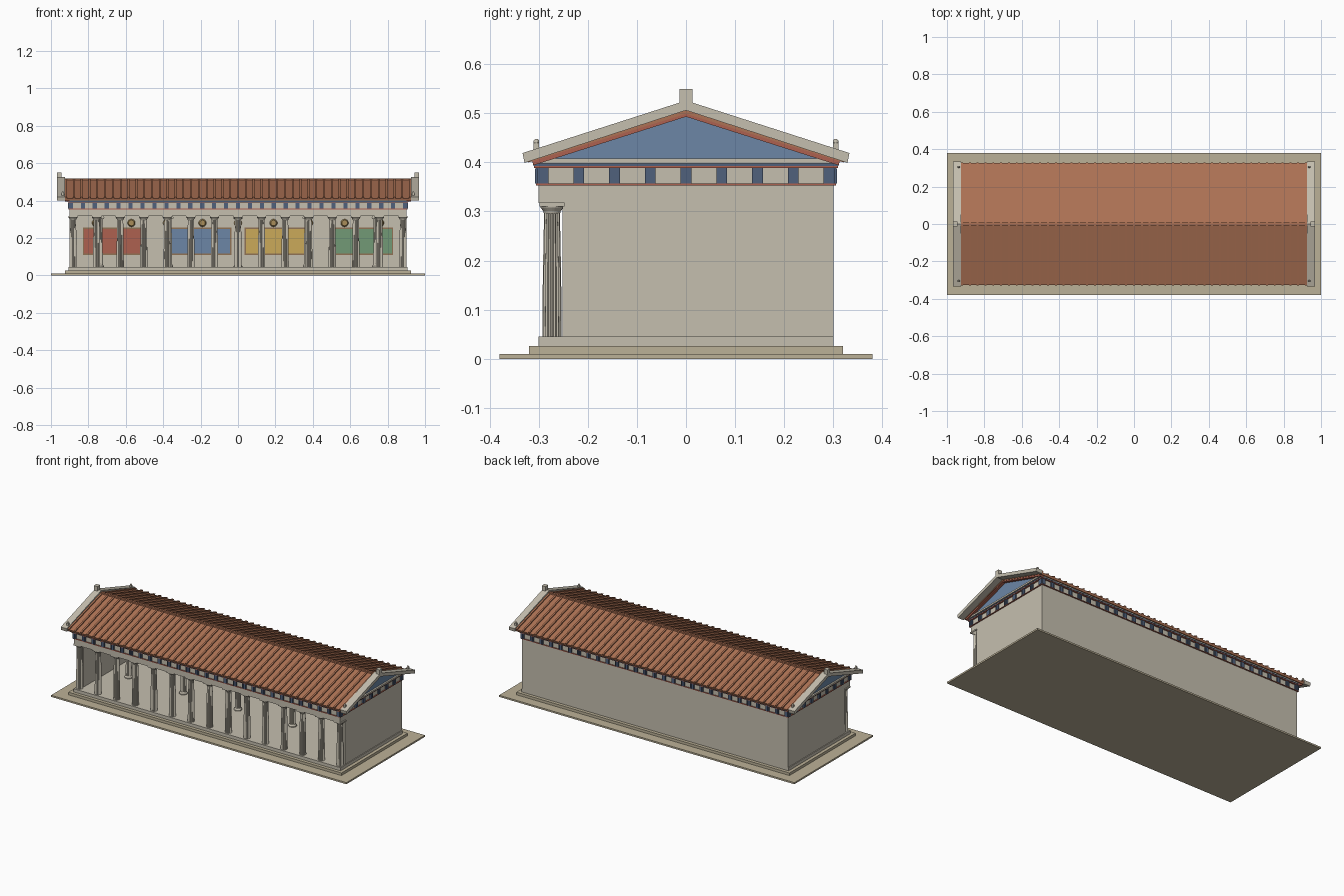
import bpy, bmesh, math
from mathutils import Matrix

if "Cube" in bpy.data.objects:
    bpy.data.objects.remove(bpy.data.objects["Cube"])


def mat(name, r, g, b):
    m = bpy.data.materials.new(name)
    m.diffuse_color = (r, g, b, 1)
    m.use_nodes = True
    m.node_tree.nodes["Principled BSDF"].inputs["Base Color"].default_value = m.diffuse_color
    return m


STONE = mat("stone", .56, .52, .43)
BASE = mat("sandstone", .50, .44, .31)
TILE = mat("terracotta", .42, .17, .09)
RED = mat("red_paint", .42, .12, .08)
NAVY = mat("navy_paint", .08, .12, .2)
BLUE = mat("blue_paint", .15, .24, .38)
GOLD = mat("ochre_paint", .6, .4, .1)
GREEN = mat("green_paint", .17, .32, .18)
BRONZE = mat("bronze", .4, .27, .1)
WOOD = mat("wood", .28, .17, .09)


def finish(name, bm, m):
    bmesh.ops.recalc_face_normals(bm, faces=bm.faces)
    me = bpy.data.meshes.new(name)
    bm.to_mesh(me)
    bm.free()
    me.materials.append(m)
    ob = bpy.data.objects.new(name, me)
    bpy.context.collection.objects.link(ob)
    return ob


def add_box(bm, x0, x1, y0, y1, z0, z1):
    M = Matrix.Translation(((x0+x1)/2, (y0+y1)/2, (z0+z1)/2)) @ \
        Matrix.Diagonal((x1-x0, y1-y0, z1-z0, 1))
    bmesh.ops.create_cube(bm, size=1, matrix=M)


def boxes(name, m, lst):
    bm = bmesh.new()
    for b in lst:
        add_box(bm, *b)
    return finish(name, bm, m)


def add_prism(bm, yz, x0, x1):
    a = [bm.verts.new((x0, y, z)) for y, z in yz]
    b = [bm.verts.new((x1, y, z)) for y, z in yz]
    bm.faces.new(a)
    bm.faces.new(b[::-1])
    n = len(yz)
    for i in range(n):
        j = (i+1) % n
        bm.faces.new((a[i], a[j], b[j], b[i]))


def prisms(name, m, yz, spans):
    bm = bmesh.new()
    for x0, x1 in spans:
        add_prism(bm, yz, x0, x1)
    return finish(name, bm, m)


def chevron(y, z_eave, z_top, t):
    return [(-y, z_eave), (0, z_top), (y, z_eave),
            (y-.004, z_eave-t), (0, z_top-t), (-y+.004, z_eave-t)]


def add_lathe(bm, rings, n, flute=1.0):
    loops = []
    for r, z, fl in rings:
        loop = []
        for i in range(n):
            k = r*(flute if fl and i % 2 else 1)
            a = 2*math.pi*i/n
            loop.append(bm.verts.new((k*math.cos(a), k*math.sin(a), z)))
        loops.append(loop)
    for a, b in zip(loops, loops[1:]):
        for i in range(n):
            j = (i+1) % n
            bm.faces.new((a[i], a[j], b[j], b[i]))
    bm.faces.new(loops[0][::-1])
    bm.faces.new(loops[-1])


def copies(ob, places):
    ob.location = places[0]
    for p in places[1:]:
        c = ob.copy()
        c.location = p
        bpy.context.collection.objects.link(c)


# Stepped platform
boxes("ground_slab", BASE, [(-1, 1, -.38, .38, 0, .01)])
boxes("lower_step", BASE, [(-.925, .925, -.32, .32, .01, .026)])
boxes("upper_step", STONE, [(-.905, .905, -.3, .3, .026, .045)])

# Walls and ceiling
boxes("back_wall", STONE, [(-.9, .9, .27, .3, .045, .357)])
boxes("end_walls", STONE, [(s*.885-.015, s*.885+.015, -.252, .272, .045, .357) for s in (-1, 1)])
boxes("ceiling", WOOD, [(-.89, .89, -.29, .29, .357, .365)])

# Front fluted columns with capitals
bm = bmesh.new()
add_lathe(bm, [(.0195, .045, 1), (.019, .14, 1), (.0175, .23, 1), (.016, .298, 1)], 32, .86)
add_lathe(bm, [(.0165, .296, 0), (.018, .301, 0), (.0235, .308, 0), (.024, .311, 0)], 24)
add_box(bm, -.025, .025, -.025, .025, .31, .318)
copies(finish("front_column", bm, STONE), [(.126*i, -.273, 0) for i in range(-7, 8)])

# Inner columns with scroll capitals
bm = bmesh.new()
add_lathe(bm, [(.023, .045, 0), (.023, .05, 0), (.019, .055, 0), (.0175, .06, 0)], 24)
add_lathe(bm, [(.0175, .06, 1), (.015, .305, 1)], 32, .88)
for s in (-1, 1):
    bmesh.ops.create_cone(bm, cap_ends=True, segments=16, radius1=.008, radius2=.008, depth=.034,
                          matrix=Matrix.Translation((s*.017, 0, .308)) @ Matrix.Rotation(math.pi/2, 4, 'X'))
add_box(bm, -.02, .02, -.018, .018, .308, .32)
copies(finish("inner_column", bm, STONE), [(.37*i, 0, 0) for i in range(-2, 3)])
boxes("inner_beam", STONE, [(-.88, .88, -.02, .02, .32, .358)])

# Painted panels with frames, and round shields, on the back wall
for nm, m, x in (("red", RED, -.665), ("blue", BLUE, -.2), ("ochre", GOLD, .2), ("green", GREEN, .665)):
    boxes(nm + "_panel_frame", WOOD, [(x-.165, x+.165, .264, .271, .11, .255)])
    boxes(nm + "_panel", m, [(x-.158, x+.158, .261, .27, .117, .248)])
bm = bmesh.new()
bmesh.ops.create_cone(bm, cap_ends=True, segments=24, radius1=.021, radius2=.015, depth=.012,
                      matrix=Matrix.Rotation(math.pi/2, 4, 'X'))
copies(finish("shield", bm, BRONZE), [(.19*i, .265, .28) for i in range(-4, 5)])

# Entablature
boxes("architrave", STONE, [(-.9, .9, -.3, -.248, .317, .355)])


def ring(name, m, x, y, z0, z1, t=.05):
    boxes(name, m, [(-x, x, -y, -y+t, z0, z1), (-x, x, y-t, y, z0, z1),
                    (-x, -x+t, -y+t, y-t, z0, z1), (x-t, x, -y+t, y-t, z0, z1)])


ring("lower_red_band", RED, .906, .306, .353, .357)
ring("frieze", STONE, .9, .3, .357, .39)
ring("upper_red_band", RED, .91, .31, .389, .393)
ring("navy_band", NAVY, .911, .311, .393, .398)
ring("cornice", STONE, .918, .312, .398, .408)
tri = []
for i in range(-14, 15):
    x = .0638*i
    for s in (-1, 1):
        tri += [(x+d-.003, x+d+.003, s*.304-.004, s*.304+.004, .357, .388) for d in (-.008, 0, .008)]
        tri.append((x-.011, x+.011, s*.302-.004, s*.302+.004, .357, .389))
for i in range(-4, 5):
    y = .0728*i
    for s in (-1, 1):
        tri += [(s*.904-.004, s*.904+.004, y+d-.003, y+d+.003, .357, .388) for d in (-.008, 0, .008)]
        tri.append((s*.902-.004, s*.902+.004, y-.011, y+.011, .357, .389))
boxes("triglyphs", NAVY, tri)

# Gables
ends = [(-.908, -.89), (.89, .908)]
prisms("gable_panel", BLUE, [(-.31, .406), (.31, .406), (0, .503)], ends)
prisms("gable_red_trim", RED, chevron(.315, .409, .508, .015), [(-.925, -.9), (.9, .925)])
prisms("raking_cornice", STONE, chevron(.333, .419, .526, .02), [(-.967, -.926), (.926, .967)])
boxes("gable_ornaments", STONE, [(s*.955-.012, s*.955+.012, -.013, .013, .512, .55) for s in (-1, 1)])
bm = bmesh.new()
for s in (-1, 1):
    for t in (-1, 1):
        add_box(bm, s*.937-.006, s*.937+.006, t*.305-.006, t*.305+.006, .42, .44)
        bmesh.ops.create_uvsphere(bm, u_segments=10, v_segments=6, radius=.006,
                                  matrix=Matrix.Translation((s*.937, t*.305, .442)))
finish("corner_ornaments", bm, STONE)

# Tiled roof with cover ribs and ridge
prisms("roof", TILE, chevron(.325, .412, .511, .012), [(-.928, .928)])
prisms("tile_ribs", TILE, chevron(.328, .418, .517, .01),
       [(.0418*i-.005, .0418*i+.005) for i in range(-22, 23)])
boxes("ridge", TILE, [(-.928, .928, -.007, .007, .505, .518)])
